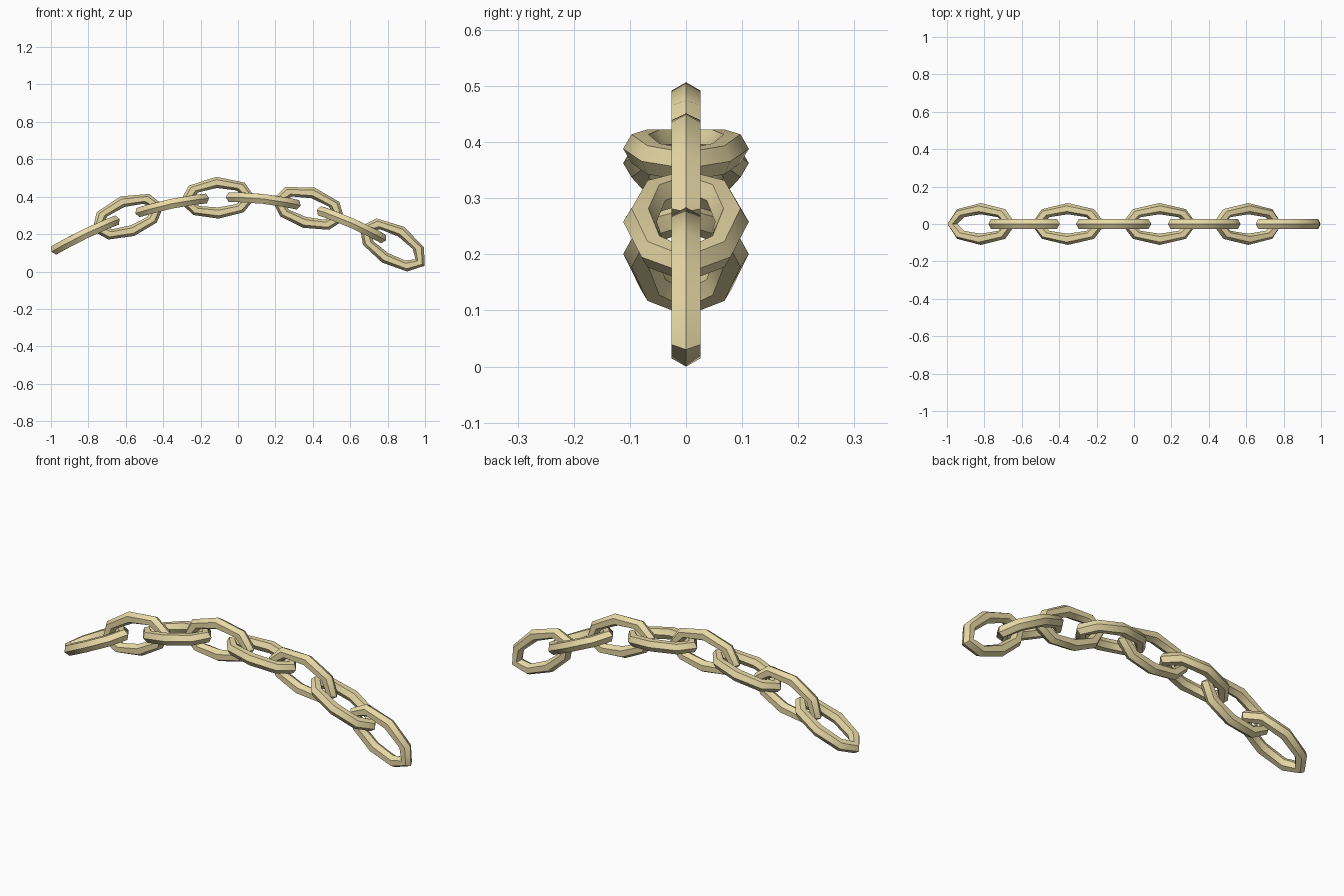
import bpy, bmesh, math
from mathutils import Vector

if "Cube" in bpy.data.objects:
    bpy.data.objects.remove(bpy.data.objects["Cube"])

LINKS, PITCH = 8, 0.2465          # link count and spacing along the arc
HALF_L, HALF_W, R = 0.172, 0.082, 0.03   # link centreline half sizes, tube radius

mat = bpy.data.materials.new("pale_brass")
mat.diffuse_color = (0.80, 0.69, 0.38, 1)
mat.use_nodes = True
mat.node_tree.nodes["Principled BSDF"].inputs["Base Color"].default_value = mat.diffuse_color


def height(x):
    return 0.405 - 0.0235 * x - 0.331 * x * x - 0.02 * x ** 3


def slope(x):
    return -0.0235 - 0.662 * x - 0.06 * x * x


def on_arc(s):
    # walk along the hanging curve by arc length
    x, n = 0.005, 60
    for _ in range(n):
        x += s / n / math.hypot(1, slope(x))
    t = Vector((1, 0, slope(x))).normalized()
    return Vector((x, 0, height(x))), Vector((-t.z, 0, t.x))


def chain_link(index):
    # stretched eight-sided ring with a six-sided tube, bent along the curve
    upright = index % 2 == 1
    centre = (index - (LINKS - 1) / 2) * PITCH
    bm = bmesh.new()
    rings = []
    for i in range(8):
        a = math.tau * i / 8
        ring = []
        for j in range(6):
            b = math.tau * j / 6
            u = (HALF_L + R * math.cos(b)) * math.cos(a)
            v = (HALF_W + R * math.cos(b)) * math.sin(a)
            w = R * math.sin(b)
            side, up = (-w, v) if upright else (v, w)
            p, normal = on_arc(centre + u)
            ring.append(bm.verts.new(p + normal * up + Vector((0, side, 0))))
        rings.append(ring)
    for i in range(8):
        p, q = rings[i], rings[(i + 1) % 8]
        for j in range(6):
            k = (j + 1) % 6
            bm.faces.new((p[j], q[j], q[k], p[k]))
    bmesh.ops.recalc_face_normals(bm, faces=bm.faces)
    name = f"{'upright' if upright else 'flat'}_chain_link_{index + 1}"
    mesh = bpy.data.meshes.new(name)
    bm.to_mesh(mesh)
    bm.free()
    mesh.materials.append(mat)
    obj = bpy.data.objects.new(name, mesh)
    bpy.context.collection.objects.link(obj)
    return obj


links = [chain_link(i) for i in range(LINKS)]

# rest the chain on z = 0 and centre it
pts = [v.co for o in links for v in o.data.vertices]
dx = -(min(p.x for p in pts) + max(p.x for p in pts)) / 2
dz = -min(p.z for p in pts)
for o in links:
    for v in o.data.vertices:
        v.co += Vector((dx, 0, dz))
    o.select_set(True)
bpy.context.view_layer.objects.active = links[0]
bpy.ops.object.shade_smooth_by_angle(angle=math.radians(40))
